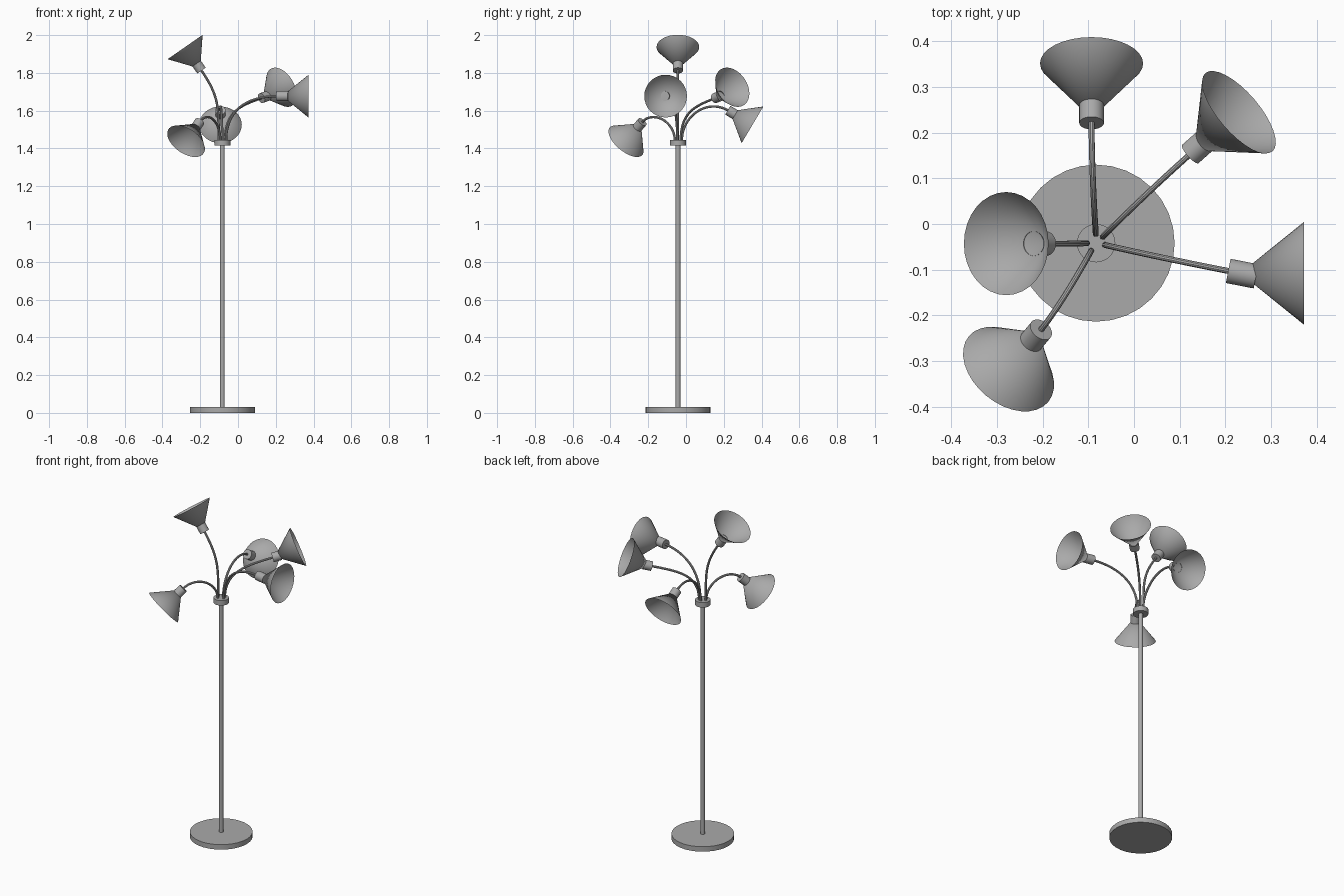
import bpy
import bmesh
from mathutils import Vector

cube = bpy.data.objects.get("Cube")
if cube:
    bpy.data.objects.remove(cube, do_unlink=True)

metal = bpy.data.materials.new("satin grey")
metal.use_nodes = True
grey = (0.4, 0.4, 0.4, 1)
metal.diffuse_color = grey
metal.node_tree.nodes["Principled BSDF"].inputs["Base Color"].default_value = grey

CX, CY = -0.083, -0.042
HUB_TOP = 1.445


def finish(obj):
    obj.data.materials.append(metal)
    bpy.ops.object.select_all(action="DESELECT")
    obj.select_set(True)
    bpy.context.view_layer.objects.active = obj
    bpy.ops.object.shade_smooth_by_angle()


def frustum(name, start, end, r1, r2, caps=(True, True), sides=32):
    """Round part running from start to end, with optional end caps."""
    start, end = Vector(start), Vector(end)
    axis = end - start
    bm = bmesh.new()
    bmesh.ops.create_cone(bm, cap_ends=True, segments=sides,
                          radius1=r1, radius2=r2, depth=axis.length)
    bm.normal_update()
    opened = [f for f in bm.faces if abs(f.normal.z) > 0.99
              and not caps[f.normal.z > 0]]
    bmesh.ops.delete(bm, geom=opened, context="FACES_ONLY")
    mesh = bpy.data.meshes.new(name)
    bm.to_mesh(mesh)
    bm.free()
    obj = bpy.data.objects.new(name, mesh)
    bpy.context.collection.objects.link(obj)
    obj.rotation_mode = "QUATERNION"
    obj.rotation_quaternion = axis.to_track_quat("Z", "Y")
    obj.location = (start + end) / 2
    finish(obj)


def arm(name, start, end, end_dir):
    """Gooseneck tube leaving the hub upwards and entering the socket."""
    reach = 0.45 * (end - start).length
    curve = bpy.data.curves.new(name, "CURVE")
    curve.dimensions = "3D"
    curve.bevel_depth = 0.0065
    curve.bevel_resolution = 3
    curve.resolution_u = 20
    spline = curve.splines.new("BEZIER")
    spline.bezier_points.add(1)
    for p, co, d in zip(spline.bezier_points, (start, end),
                        (Vector((0, 0, 1)), end_dir)):
        p.handle_left_type = p.handle_right_type = "FREE"
        p.co = co
        p.handle_left = co - d * reach
        p.handle_right = co + d * reach
    obj = bpy.data.objects.new(name, curve)
    bpy.context.collection.objects.link(obj)
    bpy.ops.object.select_all(action="DESELECT")
    obj.select_set(True)
    bpy.context.view_layer.objects.active = obj
    bpy.ops.object.convert(target="MESH")
    finish(bpy.context.view_layer.objects.active)


# Stand
frustum("base", (CX, CY, 0), (CX, CY, 0.03), 0.172, 0.172)
frustum("pole", (CX, CY, 0.03), (CX, CY, 1.42), 0.0125, 0.0125)
frustum("hub", (CX, CY, 1.415), (CX, CY, HUB_TOP), 0.042, 0.042)

# Lamps: name, mouth centre, shade direction, socket direction, back, capped
lamps = [
    ("left_top", (-0.28, -0.043, 1.937), (-0.57, 0, 0.82), (-0.57, 0, 0.82), 0.012, False),
    ("front", (-0.275, -0.318, 1.438), (-0.47, -0.57, -0.675), (-0.47, -0.57, -0.675), 0.012, False),
    ("back", (-0.093, 0.352, 1.525), (0, 0.86, -0.51), (0, 0.86, -0.51), 0.012, False),
    ("back_side", (0.23, 0.245, 1.724), (0.7, 0.6, 0.39), (0.72, 0.64, 0.26), 0.012, False),
    ("side", (0.373, -0.108, 1.677), (1, 0, 0), (0.98, -0.19, 0), 0.027, True),
]
for name, mouth, shade_dir, socket_dir, back, capped in lamps:
    mouth = Vector(mouth)
    shade_dir = Vector(shade_dir).normalized()
    socket_dir = Vector(socket_dir).normalized()
    apex = mouth - shade_dir * 0.14
    frustum(name + "_shade", apex, mouth, 0, 0.113, (False, False))
    socket_back = apex - socket_dir * back
    frustum(name + "_socket", socket_back, apex + socket_dir * 0.035,
            0.027, 0.027, (True, capped))
    outward = Vector((apex.x - CX, apex.y - CY, 0)).normalized() * 0.02
    arm(name + "_arm", Vector((CX, CY, HUB_TOP - 0.005)) + outward,
        socket_back + socket_dir * 0.005, socket_dir)
